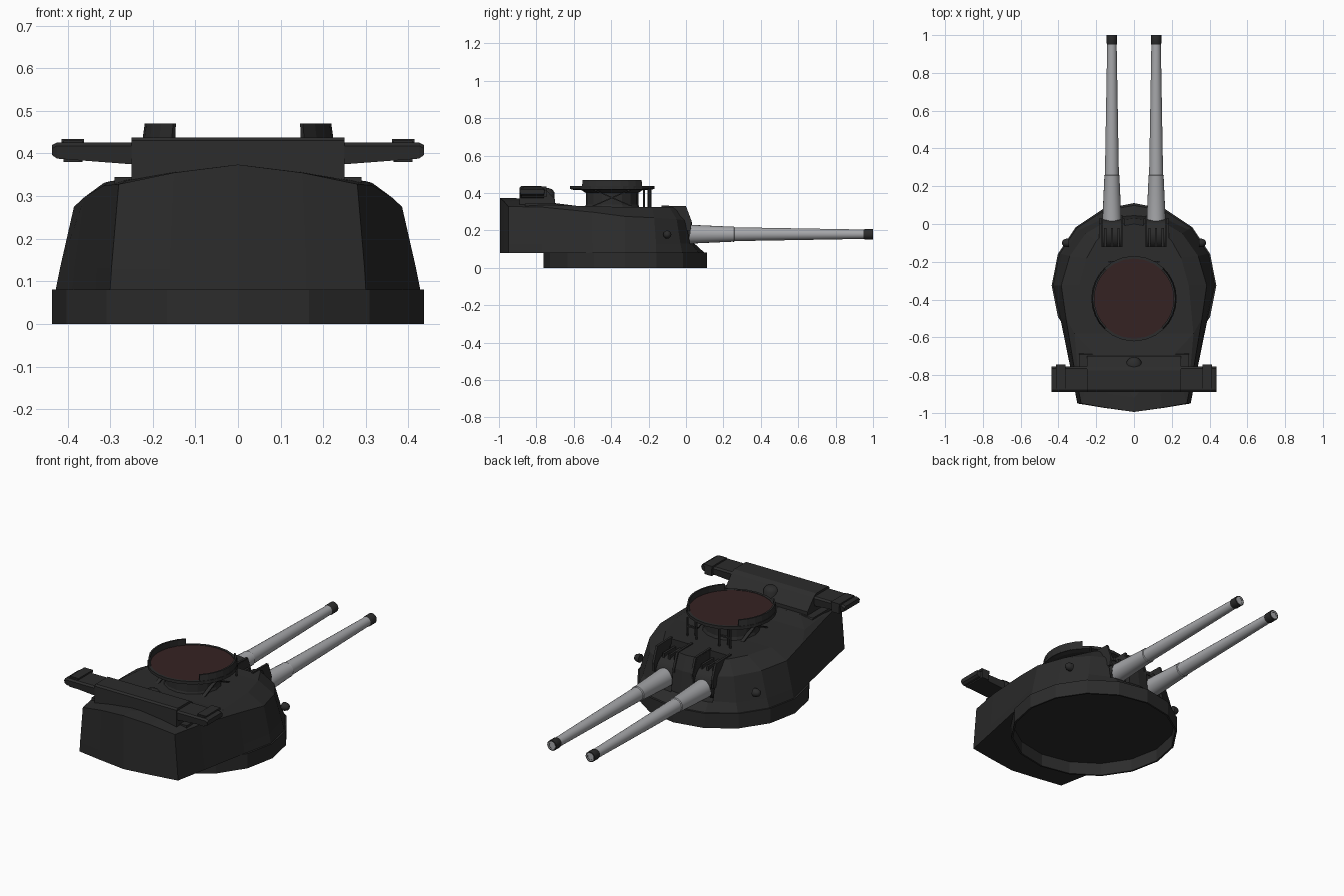
import bpy
import bmesh
from math import sin, cos, pi, radians
from mathutils import Matrix, Vector

cube = bpy.data.objects.get("Cube")
if cube:
    bpy.data.objects.remove(cube)


def material(name, rgb):
    m = bpy.data.materials.new(name)
    m.use_nodes = True
    m.diffuse_color = (*rgb, 1)
    bsdf = m.node_tree.nodes["Principled BSDF"]
    bsdf.inputs["Base Color"].default_value = (*rgb, 1)
    bsdf.inputs["Roughness"].default_value = 0.7
    return m


DARK = material("dark armour", (0.025, 0.025, 0.025))
STEEL = material("gun steel", (0.38, 0.385, 0.4))
RED = material("dark red deck", (0.036, 0.016, 0.016))


def finish(name, bm, mat, smooth=None):
    bmesh.ops.remove_doubles(bm, verts=bm.verts, dist=0.0001)
    bmesh.ops.recalc_face_normals(bm, faces=bm.faces)
    me = bpy.data.meshes.new(name)
    bm.to_mesh(me)
    bm.free()
    me.materials.append(mat)
    ob = bpy.data.objects.new(name, me)
    bpy.context.collection.objects.link(ob)
    if smooth:
        bpy.ops.object.select_all(action='DESELECT')
        ob.select_set(True)
        bpy.context.view_layer.objects.active = ob
        bpy.ops.object.shade_smooth_by_angle(angle=radians(smooth))
    return ob


def loft(bm, rings, wrap=False):
    """Skin closed rings of points; cap both ends unless wrapped."""
    loops = [[bm.verts.new(p) for p in r] for r in rings]
    pairs = list(zip(loops, loops[1:])) + ([(loops[-1], loops[0])] if wrap else [])
    for a, b in pairs:
        for i in range(len(a)):
            j = (i + 1) % len(a)
            bm.faces.new((a[i], a[j], b[j], b[i]))
    if not wrap:
        bm.faces.new(loops[0])
        bm.faces.new(loops[-1])


def lathe(name, profile, centre, mat, sides=16, axis='Z', smooth=None):
    """Turn (radius, height) points; the ends of the profile are capped."""
    bm = bmesh.new()
    turn = {'Z': Matrix(), 'Y': Matrix.Rotation(-pi / 2, 4, 'X'),
            'X': Matrix.Rotation(pi / 2, 4, 'Y')}[axis]
    rings = [[Vector(centre) + turn @ Vector((r * cos(2 * pi * i / sides),
              r * sin(2 * pi * i / sides), h)) for i in range(sides)]
             for r, h in profile]
    loft(bm, rings)
    return finish(name, bm, mat, smooth)


def extrude_x(name, profile, x0, x1, mat=DARK):
    """Prism along x from a (y, z) outline."""
    bm = bmesh.new()
    loft(bm, [[(x, y, z) for y, z in profile] for x in (x0, x1)])
    return finish(name, bm, mat)


def box(name, x, y, z, mat=DARK):
    return extrude_x(name, [(y[0], z[0]), (y[1], z[0]), (y[1], z[1]), (y[0], z[1])], *x, mat)


# Hull: half outlines at four levels, rear centre round to gun side centre
base = [(0, -.995), (.16, -.973), (.30, -.95), (.335, -.77), (.39, -.50), (.428, -.325),
        (.395, -.16), (.302, -.02), (.163, .068), (0, .1)]
front = [(0, -.995), (.16, -.973), (.297, -.95), (.332, -.77), (.384, -.50), (.418, -.325),
         (.38, -.16), (.285, -.03), (.16, .03), (0, .045)]
shoulder = [(0, -.995, .374), (.15, -.973, .355), (.28, -.95, .328), (.315, -.77, .325),
            (.36, -.50, .298), (.385, -.325, .275), (.34, -.17, .268),
            (.255, -.05, .26), (.15, .012, .253), (0, .03, .25)]
roof = [(0, -.92, .374), (.14, -.90, .357), (.26, -.88, .337), (.3, -.75, .335),
        (.315, -.58, .331), (.29, -.325, .325), (.25, -.18, .325),
        (.2, -.09, .326), (.13, -.02, .327), (0, 0, .327)]


def whole(half, z=None):
    pts = [(p[0], p[1], p[2] if z is None else z) for p in half]
    return pts + [(-x, y, h) for x, y, h in pts[-2:0:-1]]


bm = bmesh.new()
loft(bm, [whole(base, .08), whole(front, .13), whole(shoulder), whole(roof)])
bmesh.ops.triangulate(bm, faces=[f for f in bm.faces if len(f.verts) > 4])
hull = finish("turret_hull", bm, DARK)

# Gun slots cut through the hull
for s in (1, -1):
    cutter = box("slot_cutter", sorted((s * .062, s * .178)), (-.12, .25), (.125, .55))
    cutter.hide_render = True
    cutter.hide_viewport = True
    cutter.display_type = 'WIRE'
    mod = hull.modifiers.new("gun_slot", 'BOOLEAN')
    mod.operation = 'DIFFERENCE'
    mod.solver = 'EXACT'
    mod.object = cutter

# Ring under the hull, hollow from below
lathe("base_ring", [(.436, .081), (.436, 0), (.426, 0), (.426, .07), (0.0001, .07)],
      (0, -.325, 0), DARK)

for s, side in ((1, "left"), (-1, "right")):
    gx = s * .117
    # Barrel, muzzle and mantlet
    lathe(side + "_barrel", [(.05, -.03), (.05, .03), (.04, .25), (.041, .256), (.037, .26),
          (.025, .955)], (gx, 0, .18), STEEL, 20, 'Y', 40)
    lathe(side + "_muzzle", [(.025, .95), (.028, .957), (.028, 1), (.016, 1), (.015, .94)],
          (gx, 0, .18), DARK, 20, 'Y', 40)
    lathe(side + "_muzzle_lip", [(.022, .999), (.022, 1.001), (.016, 1.001), (.016, .999)],
          (gx, 0, .18), STEEL, 20, 'Y')
    lathe(side + "_mantlet", [(.08, -.05), (.08, .05)], (gx, -.055, .195), DARK, 20, 'X', 40)
    for k in (-1, 0, 1):
        x = gx + k * .035
        box(side + "_mantlet_rib", (x - .006, x + .006), (-.12, -.02), (.2, .29))
    # Hood edges beside each slot
    for x in (gx - .062, gx + .062):
        extrude_x(side + "_slot_edge", [(-.13, .31), (-.13, .333), (0, .33), (.03, .25),
                  (.025, .2), (-.03, .2)], x - .006, x + .006)
    # Side sight knob
    lathe(side + "_sight", [(.022, 0), (.022, .015), (.016, .03), (.006, .036)] if s > 0 else
          [(.006, -.036), (.016, -.03), (.022, -.015), (.022, 0)],
          (s * .345, -.1, .178), DARK, 12, 'X', 50)
    # Rangefinder arm with end hood and brackets
    bm = bmesh.new()
    loft(bm, [[(s * x, y, z) for y, z in ((-.885, lo), (-.76, lo), (-.755, hi - .008),
              (-.765, hi), (-.88, hi), (-.89, hi - .008))]
              for x, lo, hi in ((.24, .374, .426), (.425, .388, .426), (.436, .396, .42))])
    finish(side + "_rangefinder_arm", bm, DARK)
    box(side + "_arm_cap", sorted((s * .362, s * .414)), (-.87, -.745), (.42, .434))
    box(side + "_arm_window", sorted((s * .365, s * .41)), (-.88, -.745), (.38, .43))
    # Struts below the platform
    for x, y in ((.1, -.225), (.13, -.2), (.07, -.19)):
        lathe(side + "_strut", [(.006, .31), (.006, .425)], (s * x, y, 0), DARK, 6)
    box(side + "_strut_bar", sorted((s * .07, s * .13)), (-.207, -.195), (.375, .383))
    # Raised screen on the side of the platform
    bm = bmesh.new()
    section = ((.212, .42), (.226, .42), (.219, .47), (.21, .47))
    mid = 0 if s > 0 else pi
    loft(bm, [[(r * cos(a), r * sin(a) - .395, z) for r, z in section]
              for a in (mid + radians(-46 + 11.5 * i) for i in range(9))])
    finish(side + "_platform_screen", bm, DARK)
    # Crossed braces on the platform column
    for d in (1, -1):
        extrude_x(side + "_brace", [(-.395 - d * .11, .33), (-.395 - d * .095, .33),
                  (-.395 + d * .11, .42), (-.395 + d * .095, .42)],
                  *sorted((s * .13, s * .15)))

# Round platform on its column
lathe("platform_column", [(.155, .3), (.14, .34), (.14, .4), (.17, .42)],
      (0, -.395, 0), DARK, 16)
lathe("platform_rim", [(.2, .415), (.226, .422), (.226, .438), (.212, .438), (.212, .425)],
      (0, -.395, 0), DARK, 24)
lathe("platform_deck", [(.213, .428), (.213, .436)], (0, -.395, 0), RED, 24)

# Rangefinder housing across the rear of the roof
extrude_x("rangefinder_housing", [(-.89, .32), (-.89, .43), (-.88, .438), (-.775, .438),
          (-.755, .425), (-.70, .365), (-.70, .32)], -.25, .25)
extrude_x("housing_base", [(-.86, .315), (-.86, .345), (-.69, .345), (-.675, .315)], -.29, .29)
lathe("housing_dome", [(.042, .33), (.042, .405), (.03, .42), (.012, .426)],
      (0, -.745, 0), DARK, 14, 'Z', 40)
